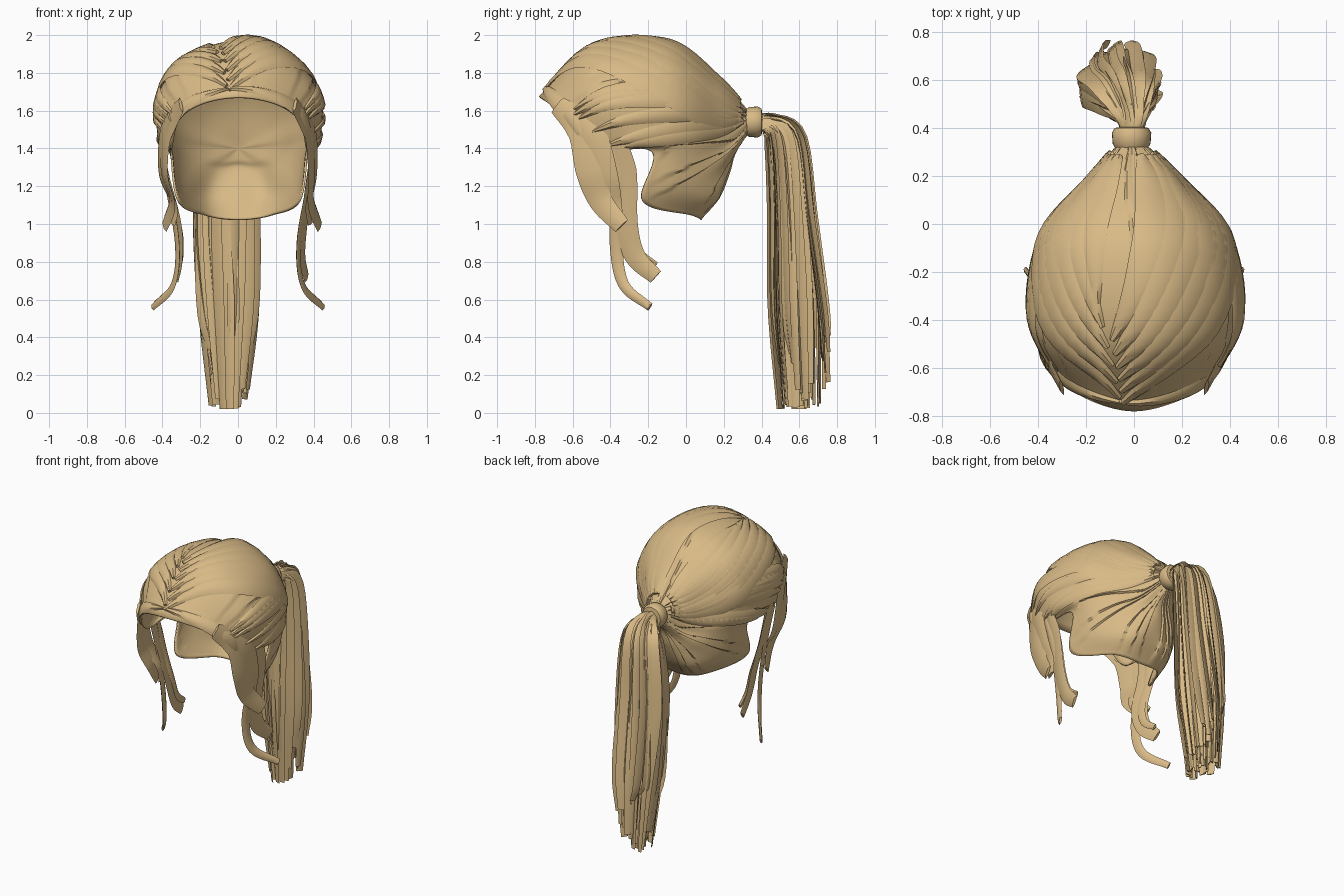
import bpy, bmesh, math, random
from mathutils import Vector as V

random.seed(4)
if "Cube" in bpy.data.objects:
    bpy.data.objects.remove(bpy.data.objects["Cube"])

hair = bpy.data.materials.new("honey blond hair")
hair.use_nodes = True
COLOUR = (0.69, 0.49, 0.24, 1)
hair.diffuse_color = COLOUR
hair.node_tree.nodes["Principled BSDF"].inputs["Base Color"].default_value = COLOUR


def spline(pts, s):
    """Catmull-Rom point at s (0 to 1) along a list of points."""
    f = min(max(s, 0), 1) * (len(pts) - 1)
    i = min(int(f), len(pts) - 2)
    b, c = pts[i], pts[i + 1]
    a = pts[i - 1] if i else b * 2 - c
    d = pts[i + 2] if i + 2 < len(pts) else c * 2 - b
    t = f - i
    return (b * 2 + (c - a) * t + (a * 2 - b * 5 + c * 4 - d) * t * t
            + (b * 3 - a - c * 3 + d) * t ** 3) / 2


def finish(bm, name, angle=40):
    bmesh.ops.recalc_face_normals(bm, faces=bm.faces)
    me = bpy.data.meshes.new(name)
    bm.to_mesh(me)
    bm.free()
    ob = bpy.data.objects.new(name, me)
    bpy.context.collection.objects.link(ob)
    me.materials.append(hair)
    bpy.ops.object.select_all(action='DESELECT')
    ob.select_set(True)
    bpy.context.view_layer.objects.active = ob
    bpy.ops.object.shade_smooth_by_angle(angle=math.radians(angle))
    return ob


def bridge(bm, rings):
    for r, q in zip(rings, rings[1:]):
        for i in range(len(r)):
            j = (i + 1) % len(r)
            bm.faces.new((r[i], r[j], q[j], q[i]))


def ribbon(bm, path, normals, width, thick, taper):
    """Flat lens-shaped lock; taper maps 0..1 to a width factor."""
    rings = []
    last = len(path) - 1
    for i, p in enumerate(path):
        tan = path[min(i + 1, last)] - path[max(i - 1, 0)]
        side = tan.cross(normals[i]).normalized()
        up = side.cross(tan).normalized()
        w = width * taper(i / last) / 2
        section = [(-1, 0), (-.5, 1), (.5, 1), (1, 0), (.5, -.6), (-.5, -.6)]
        rings.append([bm.verts.new(p + side * a * w + up * b * thick) for a, b in section])
    bridge(bm, rings)
    bm.faces.new(rings[0])
    bm.faces.new(rings[-1])


# Combed cap: guide lines run from the tie to the rim, crown first, nape last
TIE = V((-.01, .36, 1.54))
CENTRE = V((0, -.2, 1.5))
guides = [
    [(0, .17, 1.775), (.04, -.1, 1.965), (.05, -.49, 1.945), (0, -.78, 1.675)],
    [(.15, .16, 1.72), (.28, -.1, 1.86), (.3, -.47, 1.84), (.2, -.73, 1.64)],
    [(.2, .17, 1.6), (.39, -.06, 1.66), (.44, -.4, 1.65), (.33, -.63, 1.55)],
    [(.19, .19, 1.5), (.36, 0, 1.48), (.43, -.25, 1.45), (.37, -.5, 1.4)],
    [(.16, .22, 1.43), (.3, .08, 1.4), (.37, -.06, 1.39), (.37, -.18, 1.38)],
    [(.13, .24, 1.39), (.23, .13, 1.3), (.31, -.03, 1.2), (.33, -.23, 1.12)],
    [(.06, .26, 1.38), (.12, .21, 1.27), (.17, .15, 1.14), (.18, .03, 1.045)],
    [(0, .26, 1.39), (0, .23, 1.28), (0, .17, 1.14), (0, .08, 1.02)],
]
HALF = len(guides) - 1
LOOP = 2 * HALF


def guide(k):
    m, sx = (k, 1) if k <= HALF else (LOOP - k, -.97)
    a = math.pi * m / HALF
    start = TIE + V((sx * .06 * math.sin(a), -.03, .06 * math.cos(a)))
    return [start] + [V((sx * x, y, z)) for x, y, z in guides[m]]


def liner_guide(line):
    """The liner closes on the back of the skull instead of reaching the tie."""
    pole = V((0, .2, 1.4))
    crown, low = [CENTRE.lerp(p, .955) for p in line[2:4]]
    bulge = V((0, .25 * (pole.y - crown.y), 0))
    return [pole, pole.lerp(crown, .55) + bulge, crown, low, CENTRE.lerp(line[4], .98)]


LINES = [guide(k) for k in range(LOOP)]
LINER = [liner_guide(line) for line in LINES]


def cap_point(u, t, lines=LINES):
    k = math.floor(u)
    four = [spline(lines[(k + d) % LOOP], t) for d in (-1, 0, 1, 2)]
    return spline(four, (1 + u - k) / 3)


def cap_normal(u, t):
    e = .02
    du = cap_point(u + e, t) - cap_point(u - e, t)
    dt = cap_point(u, min(t + e, 1)) - cap_point(u, max(t - e, 0))
    n = du.cross(dt).normalized()
    return n if n.dot(cap_point(u, t) - CENTRE) > 0 else -n


bm = bmesh.new()
COLS, ROWS = LOOP * 16, 32
rings = []
for r in range(ROWS + 1):
    t = r / ROWS
    ring = []
    for c in range(COLS):
        u = LOOP * c / COLS
        m = min(u, LOOP - u)
        step = (m * 1.7 + .35 * math.sin(m * 4) + .5 * math.sin(t * 3)) % 1
        lift = .014 * (step - .5) * math.sin(math.pi * min(t + .04, 1)) ** .6
        ring.append(bm.verts.new(cap_point(u, t) + cap_normal(u, t) * lift))
    rings.append(ring)
bridge(bm, rings)
cap = finish(bm, "combed_cap", 35)
shell = cap.modifiers.new("thickness", 'SOLIDIFY')
shell.thickness = .012

# Smooth liner inside the cap
bm = bmesh.new()
bridge(bm, [[bm.verts.new(cap_point(LOOP * c / 84, .02 + .98 * r / 24, LINER)) for c in range(84)]
            for r in range(25)])
bmesh.ops.holes_fill(bm, edges=[e for e in bm.edges if e.is_boundary and
                                all(v.co.y > .15 for v in e.verts)], sides=0)
finish(bm, "inner_liner", 70)

# Raised locks laid over the cap, swept from the off-centre parting
bm = bmesh.new()


def cap_lock(u0, u1, t0, t1, width, thick=.012):
    path, normals = [], []
    for i in range(25):
        s = i / 24
        u, t = u0 + (u1 - u0) * math.sin(s * math.pi / 2), t0 + (t1 - t0) * s
        n = cap_normal(u, t)
        path.append(cap_point(u, t) + n * .004)
        normals.append(n)
    ribbon(bm, path, normals, width, thick,
           lambda s: .04 + .96 * math.sin(math.pi * (.02 + .94 * s)) ** .8)


for i in range(6):
    cap_lock(-.25 - .03 * i, 2.6 - .42 * i, .97 - i * .045, .08, .17, .013)
    cap_lock(-.3 - .05 * i, -2.7 + .38 * i, .95 - i * .06, .08, .15, .013)
for i in range(16):
    u = random.choice((-1, 1)) * random.uniform(1.8, 3.5)
    cap_lock(u, u * .93, random.uniform(.9, .99), .06, random.uniform(.07, .11), .01)
# Hairline roll from the parting down to each temple
for sign in (1, -1):
    cap_lock(-.3, sign * 2.6, .965, .98, .09, .012)
finish(bm, "swept_locks")

# Hair tie: a rounded band turned around the y axis
bm = bmesh.new()
rings = []
for y, rad in [(-.05, .05), (-.047, .066), (-.025, .079), (.02, .082), (.04, .07), (.045, .04)]:
    rings.append([bm.verts.new(TIE + V((rad * math.cos(a), y, rad * math.sin(a))))
                  for a in (math.tau * i / 28 for i in range(28))])
bridge(bm, rings)
for ring in (rings[0], rings[-1]):
    bm.faces.new(ring)
finish(bm, "hair_tie")

# Ponytail: flat, variously turned strands arching out of the tie and hanging down
bm = bmesh.new()
COUNT = 84
for i in range(COUNT):
    a = i * 2.4
    r = math.sqrt((i + .5) / COUNT)
    ca, sa = r * math.cos(a), r * math.sin(a)
    end = .02 + random.random() ** 2 * .35
    lean = random.uniform(-.02, .02)
    stray = random.uniform(0, .05) if sa > .5 else 0
    crest = 1.53 + .04 * sa
    ctrl = [V((.035 * ca - .01, .37, 1.54 + .04 * sa)),
            V((-.01 + .06 * ca, .45 + .02 * sa, crest)),
            V((-.04 + .13 * ca, .53 + .09 * sa, crest - .1)),
            V((-.065 + .17 * ca, .565 + .115 * sa, 1.05)),
            V((-.06 + .155 * ca + lean, .59 + .14 * sa + stray * .6, .55)),
            V((-.055 + .1 * ca + lean, .61 + .12 * sa + stray, end + stray * 3))]
    path = [spline(ctrl, k / 22) for k in range(23)]
    turn = a + random.uniform(-.9, .9)
    out = V((math.cos(turn), math.sin(turn), .25))
    normals = [out.lerp(V((ca, .1, 1)), max(0, 1 - k / 6)) for k in range(23)]
    ribbon(bm, path, normals, random.uniform(.035, .085), .004,
           lambda s: (.35 + .65 * min(1, s * 3)) * (1 - .4 * max(0, s - .75) * 4))
finish(bm, "ponytail")

# Loose face-framing strands at each temple: path, width
strands = [
    ([(.3, -.68, 1.63), (.37, -.55, 1.5), (.39, -.51, 1.28), (.385, -.45, 1.12), (.43, -.34, .99)], .17),
    ([(.36, -.58, 1.57), (.4, -.48, 1.45), (.4, -.42, 1.25), (.37, -.39, 1.1), (.38, -.37, 1.0)], .14),
    ([(.41, -.36, 1.45), (.38, -.33, 1.25), (.35, -.32, 1.0), (.34, -.27, .83), (.36, -.16, .72)], .15),
    ([(.4, -.4, 1.43), (.37, -.36, 1.2), (.32, -.37, .9), (.34, -.33, .68), (.45, -.19, .56)], .08),
    ([(.4, -.33, 1.43), (.37, -.3, 1.2), (.34, -.29, .98), (.33, -.25, .85), (.34, -.16, .78)], .07),
]
for sx, name in ((1, "left"), (-1, "right")):
    bm = bmesh.new()
    for pts, width in strands:
        flare = 1 if sx > 0 or pts[-1][2] < .6 else .9
        ctrl = [V((sx * x * (flare if z < 1.2 else 1), y, z)) for x, y, z in pts]
        path = [spline(ctrl, k / 24) for k in range(25)]
        ribbon(bm, path, [V((sx, -.25, 0))] * 25, width, .01,
               lambda s: min(1, .6 + s * 2) * (1 - .45 * s * s))
    finish(bm, name + "_temple_strands")
